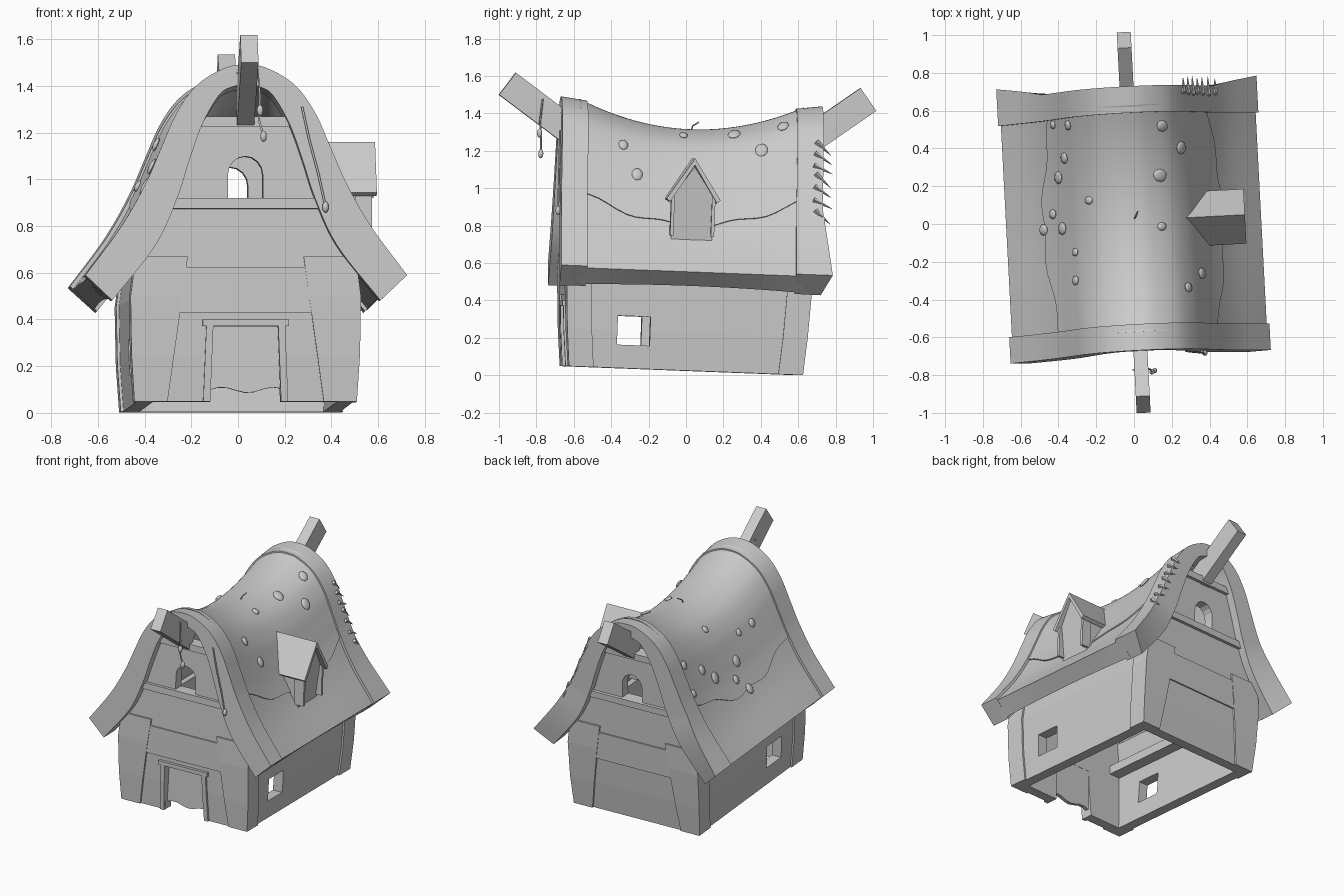
import bpy, bmesh, math
from mathutils import Vector, Matrix

cube = bpy.data.objects.get("Cube")
if cube:
    bpy.data.objects.remove(cube, do_unlink=True)

# One plain grey for the whole cottage
grey = bpy.data.materials.new("plain_grey")
grey.use_nodes = True
grey.diffuse_color = (0.6, 0.6, 0.6, 1)
grey.node_tree.nodes["Principled BSDF"].inputs["Base Color"].default_value = (0.6, 0.6, 0.6, 1)

# The cottage leans: a slight turn and a tilt towards the back
LEAN = (Matrix.Translation((0, -0.025, 0.025)) @ Matrix.Rotation(math.radians(3), 4, 'Z')
        @ Matrix.Rotation(math.radians(-2.2), 4, 'X'))


def add(name, data):
    obj = bpy.data.objects.new(name, data)
    bpy.context.scene.collection.objects.link(obj)
    data.materials.append(grey)
    obj.matrix_world = LEAN
    return obj


def finish(name, bm, smooth=False):
    bmesh.ops.recalc_face_normals(bm, faces=bm.faces[:])
    mesh = bpy.data.meshes.new(name)
    bm.to_mesh(mesh)
    bm.free()
    if smooth:
        mesh.shade_smooth()
        mesh.set_sharp_from_angle(angle=math.radians(35))
    return add(name, mesh)


def loft(name, rings, smooth=False):
    """Skin a list of equal closed rings and cap both ends."""
    bm = bmesh.new()
    rows = [[bm.verts.new(p) for p in ring] for ring in rings]
    n = len(rows[0])
    for a, b in zip(rows, rows[1:]):
        for i in range(n):
            j = (i + 1) % n
            bm.faces.new((a[i], a[j], b[j], b[i]))
    for row in (rows[0], rows[-1]):
        for i in range(n // 2 - 1):
            bm.faces.new((row[i], row[i + 1], row[n - 2 - i], row[n - 1 - i]))
    return finish(name, bm, smooth)


def stack(name, rows):
    """Stacked box from rows of (z, x0, x1, y0, y1)."""
    return loft(name, [[(a, c, z), (b, c, z), (b, d, z), (a, d, z)] for z, a, b, c, d in rows])


def prism(name, pts, y0, y1):
    bm = bmesh.new()
    front = bm.faces.new([bm.verts.new((x, y0, z)) for x, z in pts])
    ext = bmesh.ops.extrude_face_region(bm, geom=[front])
    moved = [v for v in ext["geom"] if isinstance(v, bmesh.types.BMVert)]
    bmesh.ops.translate(bm, verts=moved, vec=(0, y1 - y0, 0))
    if front.is_valid and not any(len(e.link_faces) < 2 for e in bm.edges):
        pass
    else:
        bmesh.ops.holes_fill(bm, edges=[e for e in bm.edges if len(e.link_faces) < 2])
    return finish(name, bm)


def cut(cutter, targets):
    cutter.hide_render = True
    for obj in targets:
        mod = obj.modifiers.new("opening", 'BOOLEAN')
        mod.operation, mod.solver, mod.object = 'DIFFERENCE', 'EXACT', cutter
        bpy.context.view_layer.update()
        dg = bpy.context.evaluated_depsgraph_get()
        mesh = bpy.data.meshes.new_from_object(obj.evaluated_get(dg))
        obj.modifiers.clear()
        obj.data = mesh
    bpy.data.objects.remove(cutter, do_unlink=True)


# ---- Walls: half width and half depth by height
ZS = (0, 0.2, 0.45, 0.62, 0.85, 1.22)
WIDTH = (0.465, 0.478, 0.482, 0.46, 0.37, 0.22)
DEPTH = (0.615, 0.632, 0.645, 0.645, 0.645, 0.645)


def at(table, z):
    for i in range(len(ZS) - 1):
        if z <= ZS[i + 1]:
            f = (z - ZS[i]) / (ZS[i + 1] - ZS[i])
            return table[i] + f * (table[i + 1] - table[i])
    return table[-1]


def board(name, s, zs, x0, x1, lift):
    """Board on a gable; s picks front or back, x0 and x1 are functions of z."""
    return stack(name, [(z, x0(z), x1(z), s * (at(DEPTH, z) - 0.03), s * (at(DEPTH, z) + lift)) for z in zs])


gables, sides = [], []
for s, end in ((-1, "front"), (1, "back")):
    gables.append(stack(end + "_gable_wall", [
        (z, -at(WIDTH, z), at(WIDTH, z), s * (at(DEPTH, z) - 0.07), s * at(DEPTH, z)) for z in ZS]))
    for m, side in ((-1, "right"), (1, "left")):
        low = ZS[:4]
        board(f"{end}_{side}_post", s, low, lambda z: m * (0.335 - 0.14 * z),
              lambda z: m * (at(WIDTH, z) + 0.012), 0.012)
        stack(f"{end}_{side}_post_return", [
            (z, m * (at(WIDTH, z) - 0.06), m * (at(WIDTH, z) + 0.012),
             s * (at(DEPTH, z) - 0.12), s * (at(DEPTH, z) + 0.011)) for z in low])
    # horizontal timbers, bottom to top
    for name, a, b, w, lift in (("girt", 0.38, 0.575, 0.29, 0.01), ("tie", 0.825, 0.87, 0.34, 0.022),
                                ("collar", 1.175, 1.22, 0.21, 0.022)):
        board(f"{end}_{name}_beam", s, (a, b), lambda z: -w, lambda z: w, lift)
for m, side in ((-1, "right"), (1, "left")):
    sides.append(stack(side + "_side_wall", [
        (z, m * (at(WIDTH, z) - 0.07), m * at(WIDTH, z), -at(DEPTH, z) + 0.01, at(DEPTH, z) - 0.01)
        for z in ZS[:4]]))
    stack(side + "_inner_ledge", [(z, m * 0.33, m * 0.43, -0.58, 0.58) for z in (0.38, 0.44)])

# Openings: arched gable windows, side windows, doorway
arch = [(0.075 * math.cos(a * math.pi / 8), 0.97 + 0.08 * math.sin(a * math.pi / 8)) for a in range(9)]
cut(prism("arch_cutter", [(-0.075, 0.87), (0.075, 0.87)] + arch, -0.9, 0.9), gables)
cut(stack("window_cutter", [(z, -0.8, 0.8, -0.375, -0.2) for z in (0.125, 0.28)]), sides)
cut(stack("door_cutter", [(-0.1, -0.155, 0.155, -0.9, -0.4), (0.325, -0.14, 0.14, -0.9, -0.4)]), gables[:1])

# Door and its frame
for m, side in ((-1, "right"), (1, "left")):
    board(f"door_{side}_jamb", -1, (0, 0.2, 0.325), lambda z: m * (0.152 - 0.04 * z),
          lambda z: m * (0.182 - 0.04 * z), 0.015)
board("door_lintel", -1, (0.322, 0.35), lambda z: -0.185, lambda z: 0.185, 0.02)
wave = [(-0.155 + 0.31 * i / 8, 0.05 + 0.012 * math.sin(i * 1.1)) for i in range(9)]
prism("door_panel", wave + [(0.15, 0.34), (-0.15, 0.34)], -0.595, -0.57)

# ---- Roof: outer and inner half profiles from ridge to eave
OUTER = [Vector(p) for p in ((0, 1.435), (0.09, 1.42), (0.205, 1.35), (0.29, 1.235), (0.355, 1.09),
                             (0.425, 0.93), (0.53, 0.745), (0.685, 0.535))]
INNER = [Vector(p) for p in ((0, 1.355), (0.06, 1.345), (0.115, 1.31), (0.185, 1.19), (0.24, 1.04),
                             (0.295, 0.87), (0.39, 0.665), (0.575, 0.43))]


def curve(pts, t):
    s = abs(t) * (len(pts) - 1)
    i = min(int(s), len(pts) - 2)
    f, b, c = s - i, pts[i], pts[i + 1]
    a = pts[i - 1] if i else Vector((-pts[1].x, pts[1].y))
    d = pts[i + 2] if i + 2 < len(pts) else 2 * c - b
    p = 0.5 * (2 * b + (c - a) * f + (2 * a - 5 * b + 4 * c - d) * f * f + (3 * b - a - 3 * c + d) * f ** 3)
    return Vector((math.copysign(p.x, t) if t else 0, p.y))


def on_roof(t, y, lift, pts=OUTER):
    p = curve(pts, t)
    d = curve(pts, t + 0.01) - curve(pts, t - 0.01)
    p = p + Vector((-d.y, d.x)).normalized() * lift
    sag = 1 - 0.155 * max(0, 1 - (y / 0.6) ** 2)
    return Vector((p.x, y, 0.53 + (p.y - 0.53) * sag))


def shell(name, ys, lift, reach=lambda y, m: 1, inner=INNER, drop=0, flare=0):
    rings, n = [], 40
    for y in ys:
        ts = [(i / n) * reach(y, math.copysign(1, i)) for i in range(-n, n + 1)]
        top = [on_roof(t, y, lift) for t in ts]
        if y == ys[-1]:
            for t, p in zip(ts, top):
                p.y += flare * max(0, abs(t) - 0.75) / 0.25
        rings.append(top + [on_roof(t, y, drop, inner) for t in reversed(ts)])
    return loft(name, rings, True)


span = [-0.6 + 0.05 * i for i in range(25)]
shell("roof", span, -0.012, drop=0.015)
shell("front_barge_board", (-0.7, -0.56), 0.006)
shell("back_barge_board", (0.56, 0.7), 0.006, flare=0.055)
shell("moss_layer", span, -0.004, inner=OUTER, drop=-0.03,
      reach=lambda y, m: 0.75 + 0.05 * math.cos(y * 4) + 0.012 * math.sin(y * 17 + m))

# Ridge beam ends poking out of both gables
for name, a, b in (("front_ridge_beam", (-0.99, 1.497), (-0.62, 1.24)),
                   ("back_ridge_beam", (0.944, 1.487), (0.6, 1.23))):
    a, b = Vector(a), Vector(b)
    d = (b - a).normalized()
    up = Vector((-d.y, d.x)) * 0.074
    loft(name, [[(x, (p + k * up).x, (p + k * up).y) for x, k in
                 ((-0.037, -1), (0.037, -1), (0.037, 1), (-0.037, 1))] for p in (a, b)])

# ---- Dormer on the left slope
house = ((-0.11, 0.7), (0.11, 0.7), (0.11, 0.93), (0, 1.09), (0, 1.09), (-0.11, 0.93))
loft("dormer_body", [[(x + (z - 0.7) * slope, y, z) for y, z in house]
                     for x, slope in ((0.3, -0.25), (0.525, 0.12))])
for s, side in ((-1, "front"), (1, "back")):
    loft(f"dormer_{side}_roof", [[(x, 0, 1.135), (x, s * 0.145, 0.915), (x, s * 0.125, 0.9), (x, 0, 1.1)]
                                 for x in (0.26, 0.59)])
    loft(f"dormer_{side}_trim", [[(0.5, s * a, z), (0.57, s * a, z), (0.57, s * b, z), (0.5, s * b, z)]
                                 for a, b, z in ((0.1, 0.118, 0.72), (0.1, 0.118, 0.93))])


# ---- Growth on the cottage
def blob(name, centre, size, normal=(0, 0, 1)):
    bm = bmesh.new()
    turn = Vector(normal).to_track_quat('Z', 'Y').to_matrix().to_4x4()
    bmesh.ops.create_icosphere(bm, subdivisions=2, radius=1, matrix=Matrix.Translation(centre) @ turn
                               @ Matrix.Diagonal((*size, 1)))
    return finish(name, bm, True)


def find_t(x):
    return min((i / 200 for i in range(-200, 201)), key=lambda t: abs(curve(OUTER, t).x - x))


patches = ((-.43, .53), (-.35, .52), (-.37, .35), (-.4, .25), (-.24, .12), (-.43, .06), (-.48, -.02), (-.38, -.02),
           (-.31, -.15), (-.31, -.3), (.15, .51), (.14, .25), (.15, -.02), (.29, -.34), (.36, -.26), (.25, .4))
for i, (x, y) in enumerate(patches):
    q = LEAN.inverted() @ Vector((x, y, 1.1))
    t = find_t(q.x)
    p = on_roof(t, q.y, 0)
    n = (on_roof(t + 0.02, q.y, 0) - p).cross(on_roof(t, q.y + 0.02, 0) - p) * -1
    r = 0.022 + 0.004 * (i % 4)
    blob("moss_patch", p, (r, r * 1.2, 0.012), n if n.z > 0 else -n)


def vine(name, pts, r=0.005):
    data = bpy.data.curves.new(name, 'CURVE')
    data.dimensions, data.bevel_depth, data.bevel_resolution = '3D', r, 1
    line = data.splines.new('POLY')
    line.points.add(len(pts) - 1)
    for point, p in zip(line.points, pts):
        point.co = (*p, 1)
    add(name, data)


vine("beam_vine", [(-0.045, -0.8, 1.4), (0.045, -0.8, 1.42), (0.055, -0.81, 1.3), (0.05, -0.8, 1.2), (0.07, -0.8, 1.13)])
vine("board_vine", [(0.24, -0.71, 1.26), (0.27, -0.71, 1.12), (0.31, -0.71, 0.97), (0.34, -0.71, 0.83)])
vine("ridge_sprout", [(0, 0, 1.27), (0.01, 0.01, 1.31), (0.025, 0.04, 1.33)], 0.004)
for c in ((0.07, -0.8, 1.13), (0.055, -0.81, 1.24), (0.34, -0.71, 0.83)):
    blob("vine_bud", c, (0.014, 0.014, 0.025))
for i in range(7):
    t = 0.45 + 0.055 * i
    tuft = Matrix.Translation(on_roof(t, 0.7, 0)) @ Matrix.Rotation(-2.3 + 0.15 * (i % 3), 4, 'X')
    bm = bmesh.new()
    bmesh.ops.create_cone(bm, cap_ends=True, segments=4, radius1=0.014, radius2=0.001, depth=0.11, matrix=tuft)
    finish("grass_tuft", bm)
